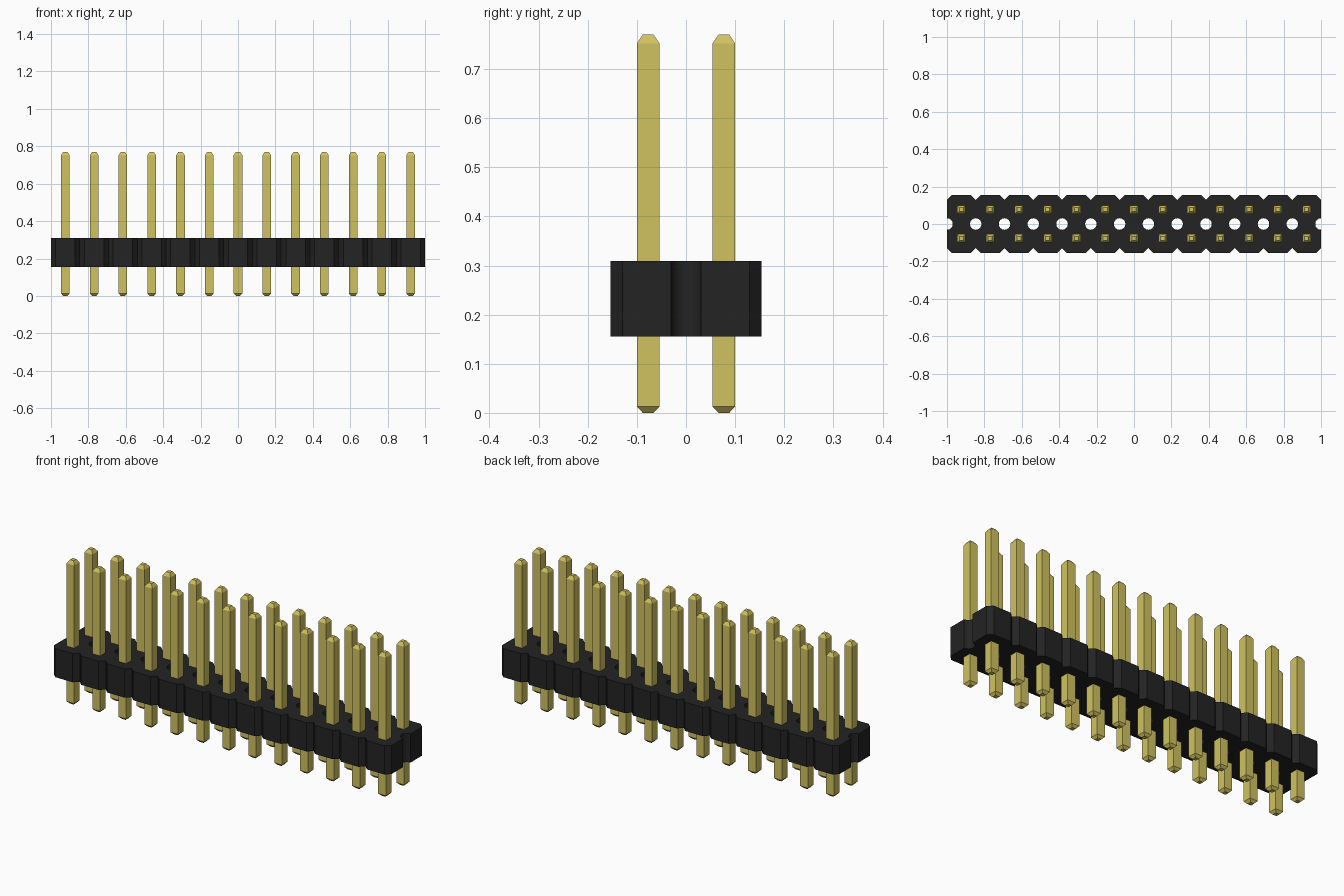
import bpy, bmesh, math
from mathutils import Vector

if "Cube" in bpy.data.objects:
    bpy.data.objects.remove(bpy.data.objects["Cube"], do_unlink=True)

COUNT = 13
PITCH = 2 / COUNT
HALF = PITCH / 2
BOTTOM, TOP = 0.155, 0.309
CHAMFER = 0.025
HOLE = 0.031


def material(name, color):
    mat = bpy.data.materials.new(name)
    mat.use_nodes = True
    mat.diffuse_color = color
    mat.node_tree.nodes["Principled BSDF"].inputs["Base Color"].default_value = color
    return mat


def add_object(name, bm, mat):
    mesh = bpy.data.meshes.new(name)
    bm.normal_update()
    bm.to_mesh(mesh)
    bm.free()
    mesh.materials.append(mat)
    obj = bpy.data.objects.new(name, mesh)
    bpy.context.collection.objects.link(obj)
    return obj


black = material("black plastic", (0.017, 0.017, 0.017, 1))
gold = material("gold metal", (0.63, 0.54, 0.115, 1))

# Housing: chamfered cells with a half-round channel in each side, joined in a row
right = [(HALF - CHAMFER, -PITCH), (HALF, CHAMFER - PITCH)]
for i in range(9):
    a = -math.pi / 2 + math.pi * i / 8
    right.append((HALF - HOLE * math.cos(a), HOLE * math.sin(a)))
right += [(HALF, PITCH - CHAMFER), (HALF - CHAMFER, PITCH)]
outline = right + [(-x, y) for x, y in reversed(right)]

bm = bmesh.new()
for i in range(COUNT):
    cx = -1 + HALF + i * PITCH
    low = [bm.verts.new((cx + x, y, BOTTOM)) for x, y in outline]
    high = [bm.verts.new((cx + x, y, TOP)) for x, y in outline]
    bm.faces.new(low[::-1])
    bm.faces.new(high)
    for j in range(len(outline)):
        k = (j + 1) % len(outline)
        # Walls shared by two neighbouring cells are left open
        flat_end = outline[j][0] == outline[k][0] and abs(outline[j][0]) == HALF
        outer = i == (COUNT - 1 if outline[j][0] > 0 else 0)
        if not flat_end or outer:
            bm.faces.new((low[j], low[k], high[k], high[j]))
bmesh.ops.remove_doubles(bm, verts=bm.verts, dist=0.0001)
housing = add_object("housing", bm, black)

# Pins: square posts with tapered ends, two rows
sections = [(0, 0.011), (0.013, 0.023), (0.752, 0.023), (0.77, 0.011)]
corners = [(-1, -1), (1, -1), (1, 1), (-1, 1)]
for row, y in (("front", -HALF), ("back", HALF)):
    bm = bmesh.new()
    for i in range(COUNT):
        center = Vector((-1 + HALF + i * PITCH, y, 0))
        rings = [[bm.verts.new(center + Vector((sx * r, sy * r, z))) for sx, sy in corners]
                 for z, r in sections]
        bm.faces.new(rings[0][::-1])
        bm.faces.new(rings[-1])
        for a, b in zip(rings, rings[1:]):
            for j in range(4):
                k = (j + 1) % 4
                bm.faces.new((a[j], a[k], b[k], b[j]))
    add_object(row + "_pins", bm, gold)

# Round the channel walls while keeping the chamfers crisp
bpy.ops.object.select_all(action="DESELECT")
housing.select_set(True)
bpy.context.view_layer.objects.active = housing
bpy.ops.object.shade_smooth_by_angle(angle=math.radians(30))
